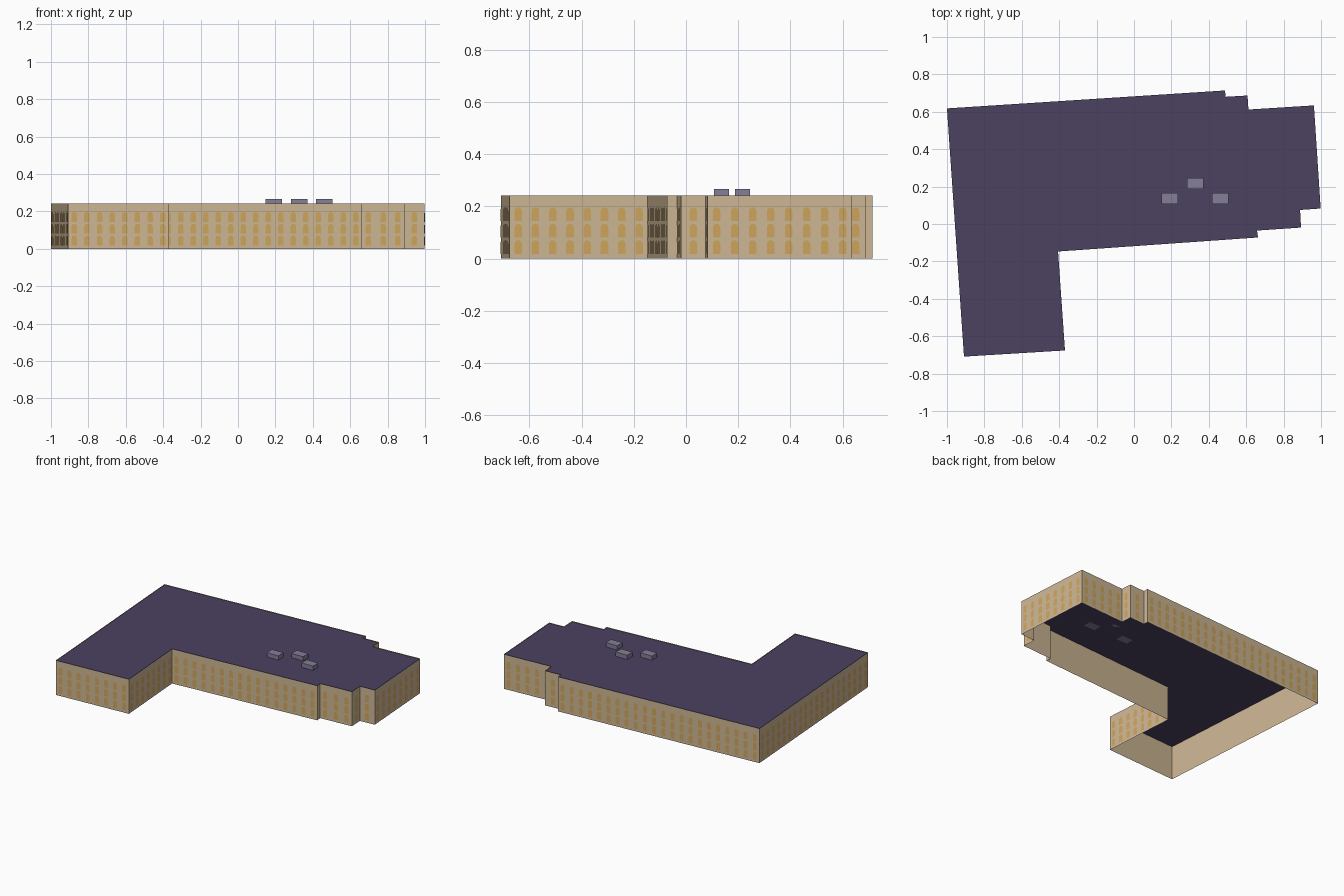
import bpy, bmesh, math
from mathutils import Vector

cube = bpy.data.objects.get("Cube")
if cube:
    bpy.data.objects.remove(cube, do_unlink=True)


def material(name, rgb):
    """Flat material from 0-255 screen values, stored as linear."""
    lin = [((c / 255 + 0.055) / 1.055) ** 2.4 for c in rgb]
    mat = bpy.data.materials.new(name)
    mat.use_nodes = True
    mat.diffuse_color = (*lin, 1)
    bsdf = mat.node_tree.nodes["Principled BSDF"]
    bsdf.inputs["Base Color"].default_value = (*lin, 1)
    bsdf.inputs["Roughness"].default_value = 0.9
    return mat


def finish(bm, name, mat):
    mesh = bpy.data.meshes.new(name)
    bm.to_mesh(mesh)
    bm.free()
    mesh.materials.append(mat)
    obj = bpy.data.objects.new(name, mesh)
    bpy.context.scene.collection.objects.link(obj)
    return obj


stone = material("tan stone", (207, 184, 150))
glow = material("amber window", (208, 167, 95))
slate = material("purple roof", (76, 65, 97))
metal = material("grey roof unit", (134, 126, 152))

WALL_TOP, ROOF_Z = 0.242, 0.237
footprint = [Vector(p) for p in (
    (-1.0, 0.618), (-0.909, -0.709), (-0.369, -0.676), (-0.406, -0.147),
    (0.663, -0.072), (0.658, -0.035), (0.893, -0.019), (0.888, 0.075),
    (0.998, 0.083), (0.962, 0.634), (0.612, 0.612), (0.607, 0.687),
    (0.489, 0.68), (0.487, 0.714))]
sides = list(zip(footprint, footprint[1:] + footprint[:1]))

# Outer walls: an open shell with a low parapet
bm = bmesh.new()
for a, b in sides:
    bm.faces.new([bm.verts.new((p.x, p.y, z)) for p, z in
                  ((a, 0), (b, 0), (b, WALL_TOP), (a, WALL_TOP))])
bmesh.ops.remove_doubles(bm, verts=bm.verts, dist=1e-5)
finish(bm, "outer_walls", stone)

# Flat roof
bm = bmesh.new()
bm.faces.new([bm.verts.new((p.x, p.y, ROOF_Z)) for p in footprint])
finish(bm, "flat_roof", slate)

# Arched window outline: (across, up) from the sill centre
half, spring = 0.0145, 0.038
outline = [(-half, 0), (half, 0)] + [
    (half * math.cos(math.pi * i / 6), spring + half * math.sin(math.pi * i / 6))
    for i in range(7)]

# Three storeys of evenly spaced windows on every wall long enough
bm = bmesh.new()
for a, b in sides:
    along = b - a
    count = int(along.length / 0.066)
    direction = along.normalized()
    outward = Vector((direction.y, -direction.x))
    for i in range(count):
        centre = a + along * (i + 0.5) / count + outward * 0.002
        for sill in (0.018, 0.081, 0.144):
            points = [(centre + direction * u, sill + v) for u, v in outline]
            bm.faces.new([bm.verts.new((p.x, p.y, z)) for p, z in points])
finish(bm, "arched_windows", glow)

# Box-shaped units on the roof
for i, (x, y) in enumerate(((0.192, 0.136), (0.327, 0.216), (0.46, 0.136))):
    bm = bmesh.new()
    bmesh.ops.create_cube(bm, size=1)
    bmesh.ops.scale(bm, vec=(0.088, 0.058, 0.03), verts=bm.verts)
    bmesh.ops.translate(bm, vec=(x, y, ROOF_Z + 0.015), verts=bm.verts)
    finish(bm, f"roof_unit_{i + 1}", metal)
